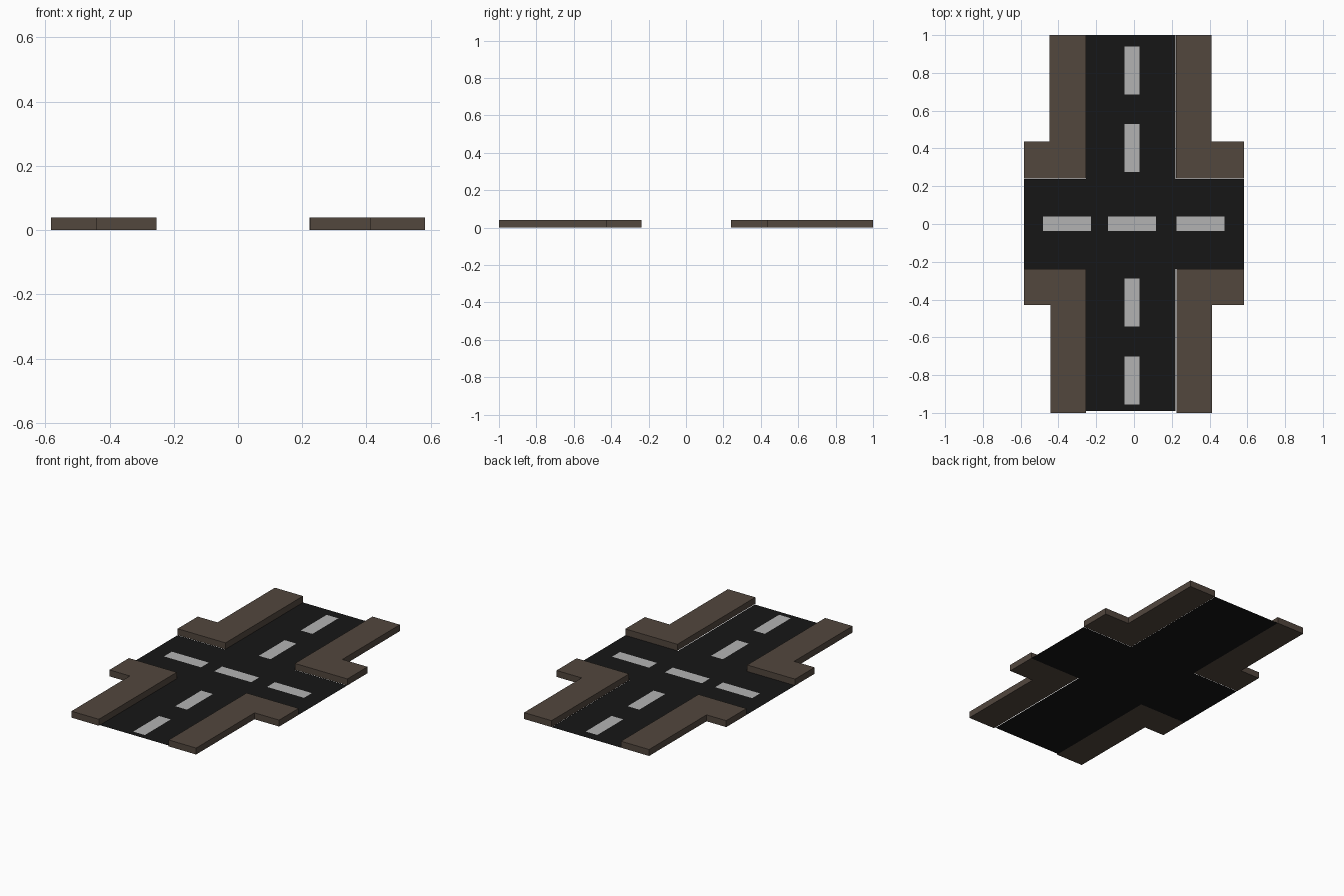
import bpy, bmesh

if "Cube" in bpy.data.objects:
    bpy.data.objects.remove(bpy.data.objects["Cube"])

HEIGHT = 0.04


def material(name, rgb):
    m = bpy.data.materials.new(name)
    m.diffuse_color = (*rgb, 1)
    m.use_nodes = True
    m.node_tree.nodes["Principled BSDF"].inputs["Base Color"].default_value = m.diffuse_color
    return m


asphalt = material("asphalt", (0.008, 0.008, 0.008))
paint = material("paint", (0.45, 0.45, 0.45))
paving = material("paving", (0.085, 0.063, 0.048))


def slab(name, outline, mat, z=0.0, height=0.0):
    """Flat outline, optionally raised into a closed slab."""
    bm = bmesh.new()
    face = bm.faces.new([bm.verts.new((x, y, z)) for x, y in outline])
    face.normal_update()
    if face.normal.z < 0:
        face.normal_flip()
    if height:
        ext = bmesh.ops.extrude_face_region(bm, geom=[face], use_keep_orig=True)
        top = [g for g in ext["geom"] if isinstance(g, bmesh.types.BMVert)]
        bmesh.ops.translate(bm, verts=top, vec=(0, 0, height))
        bmesh.ops.recalc_face_normals(bm, faces=bm.faces)
    mesh = bpy.data.meshes.new(name)
    bm.to_mesh(mesh)
    bm.free()
    mesh.materials.append(mat)
    ob = bpy.data.objects.new(name, mesh)
    bpy.context.collection.objects.link(ob)
    return ob


def rect(x0, x1, y0, y1):
    return [(x0, y0), (x1, y0), (x1, y1), (x0, y1)]


# Road: a single flat cross
L, R, W, H = -0.254, 0.221, 0.582, 0.238
slab("road", [(L, -0.99), (R, -0.99), (R, -H), (W, -H), (W, H), (R, H),
              (R, 1), (L, 1), (L, H), (-W, H), (-W, -H), (L, -H)], asphalt)

# L-shaped pavements: inner x, outer x, corner x, inner y, step y, end y
corners = {
    "back_left": (-0.254, -0.447, -W, 0.24, 0.437, 1),
    "back_right": (0.222, 0.41, W, 0.24, 0.437, 1),
    "front_left": (-0.254, -0.442, -W, -0.237, -0.428, -1),
    "front_right": (0.225, 0.413, W, -0.237, -0.428, -1),
}
for name, (xi, xo, xc, yi, ys, ye) in corners.items():
    slab("pavement_" + name,
         [(xi, yi), (xc, yi), (xc, ys), (xo, ys), (xo, ye), (xi, ye)],
         paving, height=HEIGHT)

# Lane dashes, just above the road
for i, y in enumerate((-0.828, -0.416, 0.402, 0.813)):
    slab(f"long_dash_{i}", rect(-0.05, 0.03, y - 0.127, y + 0.127), paint, 0.001)
for i, x in enumerate((-0.355, -0.01, 0.352)):
    slab(f"cross_dash_{i}", rect(x - 0.127, x + 0.127, -0.037, 0.04), paint, 0.001)
